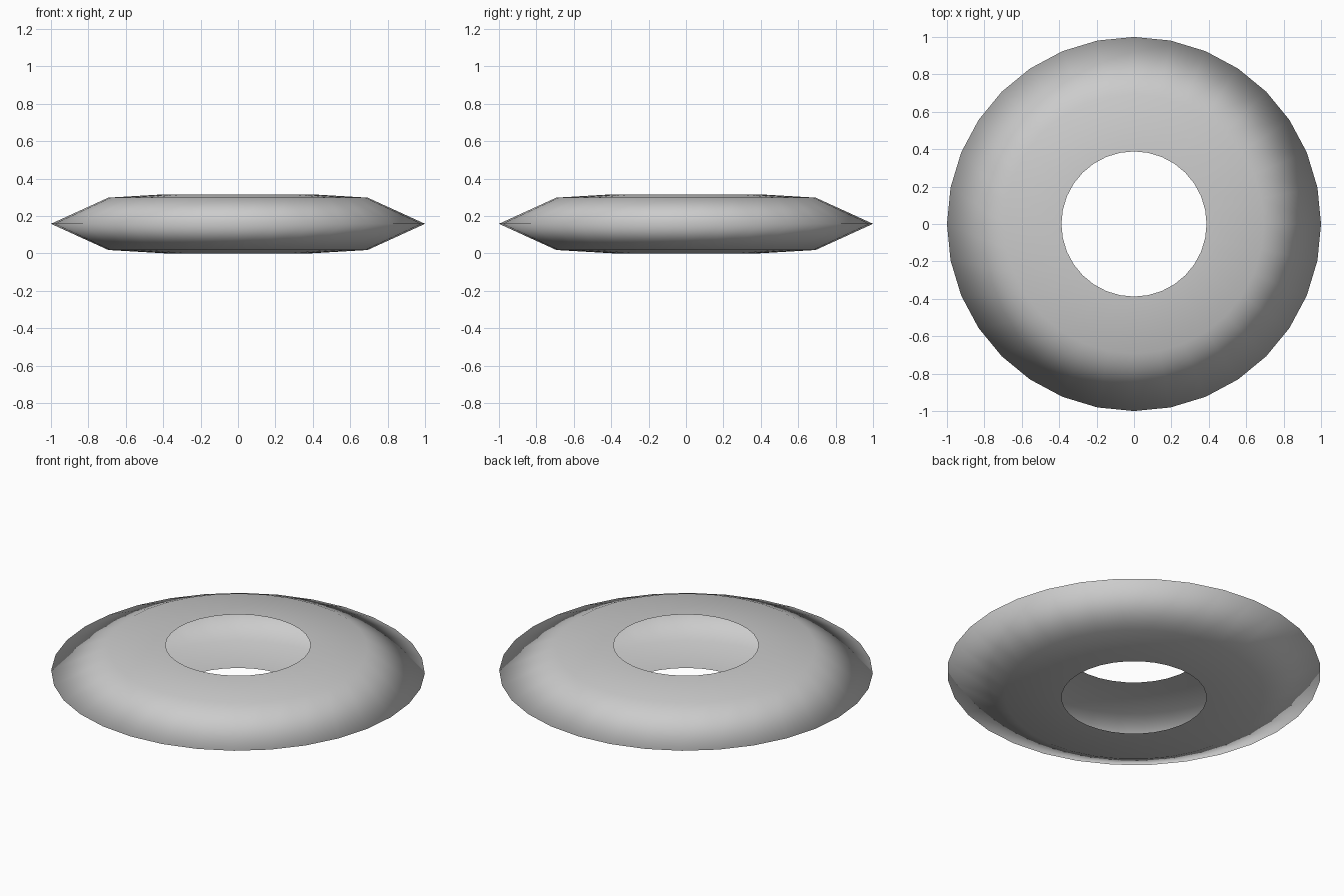
import bpy, bmesh, math

if "Cube" in bpy.data.objects:
    bpy.data.objects.remove(bpy.data.objects["Cube"])

SEGMENTS = 32
# Half section of the hollow shell: (radius, height), open at the centre hole
PROFILE = [(0.388, 0.0), (0.693, 0.018), (1.0, 0.158), (0.693, 0.298), (0.388, 0.316)]

# Ring shell: spin the section around z
bm = bmesh.new()
rings = []
for r, z in PROFILE:
    rings.append([bm.verts.new((r * math.cos(2 * math.pi * i / SEGMENTS),
                                r * math.sin(2 * math.pi * i / SEGMENTS), z))
                  for i in range(SEGMENTS)])
for low, high in zip(rings, rings[1:]):
    for i in range(SEGMENTS):
        j = (i + 1) % SEGMENTS
        face = bm.faces.new((low[i], low[j], high[j], high[i]))
        face.smooth = True

mesh = bpy.data.meshes.new("ring_shell")
bm.to_mesh(mesh)
bm.free()
ring = bpy.data.objects.new("ring_shell", mesh)
bpy.context.collection.objects.link(ring)
